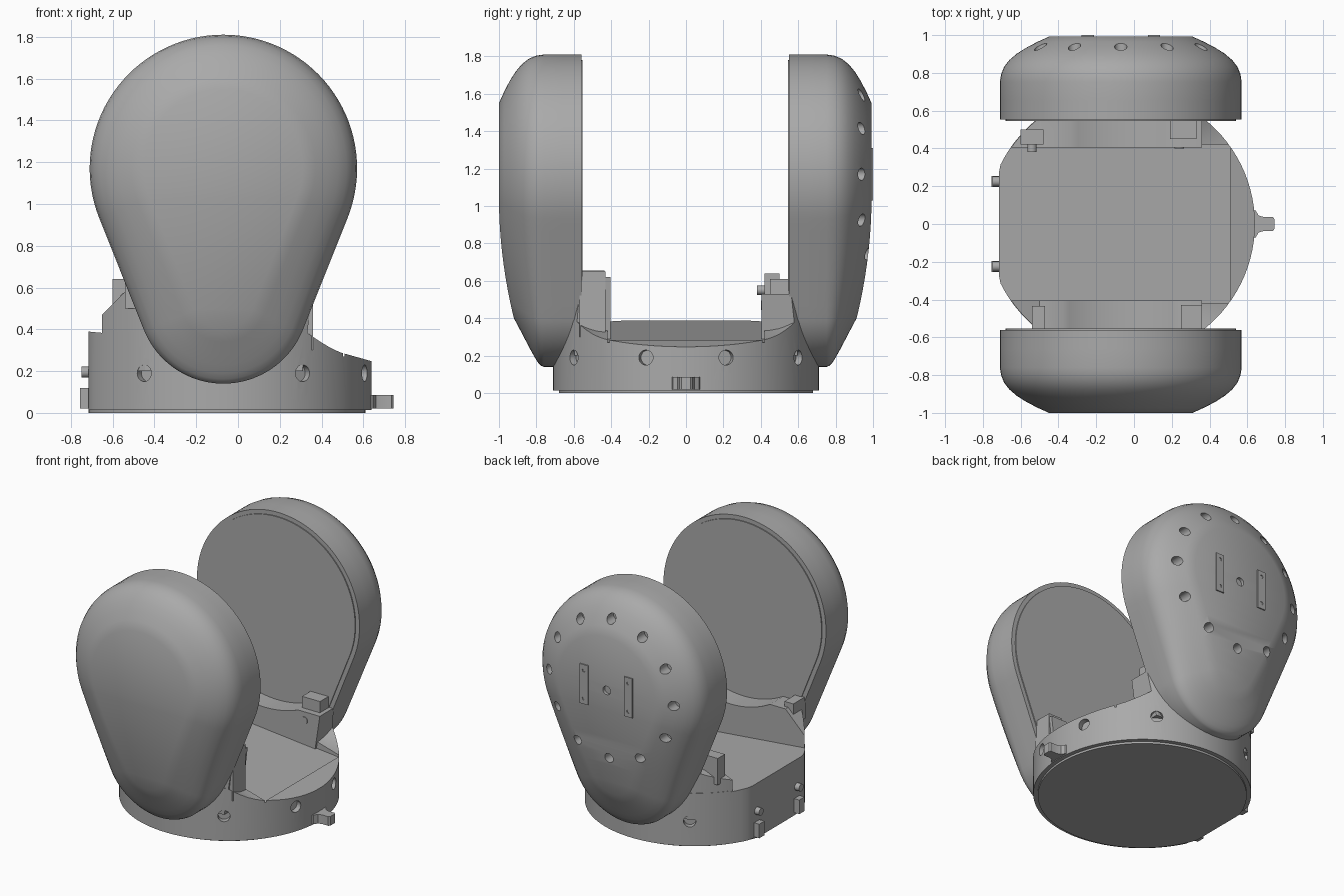
import bpy, bmesh, math
from mathutils import Matrix, Vector

cube = bpy.data.objects.get("Cube")
if cube:
    bpy.data.objects.remove(cube)

grey = bpy.data.materials.new("housing grey")
grey.use_nodes = True
GREY = (0.4, 0.4, 0.4, 1)
grey.diffuse_color = GREY
grey.node_tree.nodes["Principled BSDF"].inputs["Base Color"].default_value = GREY

CX, ARM_Z = -0.07, 1.17      # shared axis and pivot height
BASE_R, FLAT_X = 0.71, -0.715


def make(name, bm):
    bmesh.ops.recalc_face_normals(bm, faces=bm.faces)
    mesh = bpy.data.meshes.new(name)
    bm.to_mesh(mesh)
    bm.free()
    obj = bpy.data.objects.new(name, mesh)
    bpy.context.collection.objects.link(obj)
    return obj


def finish(obj, angle=30):
    obj.data.materials.clear()
    obj.data.materials.append(grey)
    obj.data.polygons.foreach_set("material_index", [0] * len(obj.data.polygons))
    select(obj)
    bpy.ops.object.shade_smooth_by_angle(angle=math.radians(angle))
    return obj


def select(obj):
    bpy.ops.object.select_all(action='DESELECT')
    obj.select_set(True)
    bpy.context.view_layer.objects.active = obj


def boolean(obj, cutter, operation='DIFFERENCE'):
    cutter.hide_render = True
    mod = obj.modifiers.new("cut", 'BOOLEAN')
    mod.operation, mod.object, mod.solver = operation, cutter, 'EXACT'
    select(obj)
    bpy.ops.object.modifier_apply(modifier=mod.name)
    bpy.data.objects.remove(cutter)


def add_rod(bm, centre, direction, radius, length, segments=24):
    turn = Vector(direction).to_track_quat('Z', 'Y').to_matrix().to_4x4()
    bmesh.ops.create_cone(bm, cap_ends=True, segments=segments, radius1=radius, radius2=radius,
                          depth=length, matrix=Matrix.Translation(centre) @ turn)


def add_box(bm, low, high):
    low, high = Vector(low), Vector(high)
    bmesh.ops.create_cube(bm, size=1, matrix=Matrix.Translation((low + high) / 2)
                          @ Matrix.Diagonal((*(high - low), 1)))


def prism(name, points, y0, y1):
    bm = bmesh.new()
    rings = [[bm.verts.new((x, y, z)) for x, z in points] for y in (y0, y1)]
    for ring in rings:
        bm.faces.new(ring)
    for i in range(len(points)):
        bm.faces.new((rings[0][i - 1], rings[0][i], rings[1][i], rings[1][i - 1]))
    return make(name, bm)


# Teardrop half outline, from the top down its +x side
def half_teardrop(inset):
    big, small, low_z = 0.64 - inset, 0.41 - inset, 0.55
    lean = math.asin((big - small) / (ARM_Z - low_z))
    pts = []
    for i in range(33):
        a = math.pi / 2 - (math.pi / 2 + lean) * i / 32
        pts.append((big * math.cos(a), ARM_Z + big * math.sin(a)))
    lower = []
    for i in range(21):
        a = -lean - (math.pi / 2 - lean) * i / 20
        lower.append((small * math.cos(a), low_z + small * math.sin(a)))
    a, b = pts[-1], lower[0]
    for i in range(1, 8):
        pts.append((a[0] + (b[0] - a[0]) * i / 8, a[1] + (b[1] - a[1]) * i / 8))
    return pts + lower


# Lofted teardrop shell; the outer face curves inward toward the bottom
def teardrop(name, profile, side, shift):
    bm = bmesh.new()
    rings = []
    for inset, depth in profile:
        half = half_teardrop(inset)
        outline = half + [(-x, z) for x, z in half[-2:0:-1]]
        ring = []
        for x, z in outline:
            amount = max(0, depth - 0.76) / 0.24
            bend = 0.08 * (max(0, 1.05 - z) / 0.65) ** 2 * amount
            ring.append(bm.verts.new((CX + x, side * (depth - bend) + shift, z)))
        rings.append(ring)
    n, h = len(rings[0]), len(half)
    for a, b in zip(rings, rings[1:]):
        for i in range(n):
            bm.faces.new((a[i - 1], a[i], b[i], b[i - 1]))
    for ring in (rings[0], rings[-1]):
        for i in range(h - 1):
            loop = [ring[i], ring[i + 1], ring[-i - 1], ring[-i]]
            bm.faces.new(list(dict.fromkeys(loop)))
    return make(name, bm)


ARM_PROFILE = [(0, 0.56), (0, 0.66), (0, 0.76), (0.006, 0.80), (0.022, 0.84), (0.05, 0.876),
               (0.09, 0.91), (0.14, 0.942), (0.2, 0.973), (0.26, 1.0)]
for name, side, shift in (("front", -1, 0), ("back", 1, -0.008)):
    arm = teardrop(name + "_arm", ARM_PROFILE, side, shift)
    if side > 0:
        # Ring of screw holes and a centre hole on the back cover
        bm = bmesh.new()
        for k in range(12):
            a = math.tau * k / 12
            add_rod(bm, (CX + 0.49 * math.cos(a), 0.94, ARM_Z + 0.49 * math.sin(a)),
                    (0, 1, 0), 0.033, 0.14)
        add_rod(bm, (CX, 1.0, ARM_Z), (0, 1, 0), 0.03, 0.06)
        boolean(arm, make("hole_cutter", bm))
    finish(arm)
    finish(teardrop(name + "_inner_plate", [(0.03, 0.553), (0.03, 0.565)], side, shift))

# Two thin strips with small holes on the back cover
for x in (-0.175, 0.175):
    bm = bmesh.new()
    add_box(bm, (CX + x - 0.032, 0.985, 1.03), (CX + x + 0.032, 1.0, 1.31))
    strip = make("cover_strip", bm)
    bm = bmesh.new()
    for z in (1.07, 1.27):
        add_rod(bm, (CX + x, 1.0, z), (0, 1, 0), 0.012, 0.012, 12)
    boolean(strip, make("hole_cutter", bm))
    finish(strip)


# Round base with a flat at -x and a rim that rises toward the arms
def rim_height(x, y):
    z = 0.25 - 0.28 * (x - 0.63) + 1.8 * max(0, abs(y) - 0.42) ** 2
    return min(z, 0.39)


bm = bmesh.new()
SEG = 96
radii = [0.1, 0.2, 0.3, 0.4, 0.46, 0.52, 0.58, 0.64, BASE_R]
top = []
for r in radii:
    ring = []
    for k in range(SEG):
        a = math.tau * k / SEG
        x, y = max(FLAT_X, CX + r * math.cos(a)), r * math.sin(a)
        ring.append(bm.verts.new((x, y, rim_height(x, y))))
    top.append(ring)
bottom = [bm.verts.new((v.co.x, v.co.y, 0.015)) for v in top[-1]]
for a, b in zip(top, top[1:] + [bottom]):
    for i in range(SEG):
        bm.faces.new((a[i - 1], a[i], b[i], b[i - 1]))
centre = bm.verts.new((CX, 0, rim_height(CX, 0)))
for i in range(SEG):
    bm.faces.new((top[0][i - 1], top[0][i], centre))
bm.faces.new(bottom)
base = make("base", bm)

# Sloping floor cut between the two arms
boolean(base, prism("floor_cutter", [(-1, 0.417), (0.51, 0.27), (0.51, 1), (-1, 1)], -0.42, 0.42))
# Radial screw holes around the base
bm = bmesh.new()
for deg in (17.6, 57.7, 122.3):
    for s in (-1, 1):
        a = math.radians(deg * s)
        d = Vector((math.cos(a), math.sin(a), 0))
        add_rod(bm, Vector((CX, 0, 0.19)) + d * BASE_R, d, 0.04, 0.08)
boolean(base, make("hole_cutter", bm))
finish(base)

bm = bmesh.new()
add_rod(bm, (CX, 0, 0.01), (0, 0, 1), 0.68, 0.02, 96)
for v in bm.verts:
    v.co.x = max(v.co.x, FLAT_X)
finish(make("bottom_disc", bm))

# Saddles joining each arm to the base, scooped around the arm's pivot
for name, side, r, cap in (("front", -1, 0.63, 0.62), ("back", 1, 0.69, 0.53)):
    reach = math.acos((ARM_Z - cap) / r)
    points = [(-0.66, 0.2), (-0.66, 0.46), (-0.5, cap)]
    for i in range(17):
        a = reach * (i / 8 - 1)
        points.append((CX + r * math.sin(a), ARM_Z - r * math.cos(a)))
    points += [(0.36, cap), (0.31, 0.2)]
    saddle = prism(name + "_saddle", points, side * 0.405, side * 0.6)
    bm = bmesh.new()
    add_rod(bm, (CX, 0, 0.5), (0, 0, 1), BASE_R - 0.002, 1, 96)
    boolean(saddle, make("round_cutter", bm), 'INTERSECT')
    finish(saddle)

# Clamp blocks with screws beside the saddles
bm = bmesh.new()
add_box(bm, (-0.6, 0.42, 0.45), (-0.48, 0.5, 0.64))
add_box(bm, (0.19, 0.45, 0.45), (0.33, 0.56, 0.61))
add_box(bm, (0.25, -0.57, 0.3), (0.36, -0.43, 0.65))
add_box(bm, (-0.54, -0.57, 0.5), (-0.47, -0.435, 0.655))
finish(make("clamp_blocks", bm))
bm = bmesh.new()
add_rod(bm, (-0.54, 0.41, 0.55), (0, 1, 0), 0.025, 0.06)
add_rod(bm, (0.24, 0.44, 0.47), (0, 1, 0), 0.025, 0.08)
for y in (-0.225, 0.225):
    add_rod(bm, (-0.725, y, 0.195), (1, 0, 0), 0.026, 0.05)
finish(make("clamp_and_side_screws", bm))

# Small feet on the flat side, below the screws
bm = bmesh.new()
for y in (-0.225, 0.225):
    add_box(bm, (-0.755, y - 0.03, 0.02), (-0.7, y + 0.03, 0.12))
finish(make("side_feet", bm))

# Flared latch tab on the +x side
bm = bmesh.new()
half = [(0.6, 0.09), (0.645, 0.07), (0.66, 0.045), (0.69, 0.036), (0.735, 0.036), (0.745, 0.025)]
face = bm.faces.new([bm.verts.new((x, y, 0.02)) for x, y in
                     half + [(x, -y) for x, y in reversed(half)]])
extruded = bmesh.ops.extrude_face_region(bm, geom=[face])["geom"]
bmesh.ops.translate(bm, vec=(0, 0, 0.065),
                    verts=[g for g in extruded if isinstance(g, bmesh.types.BMVert)])
finish(make("latch_tab", bm))
